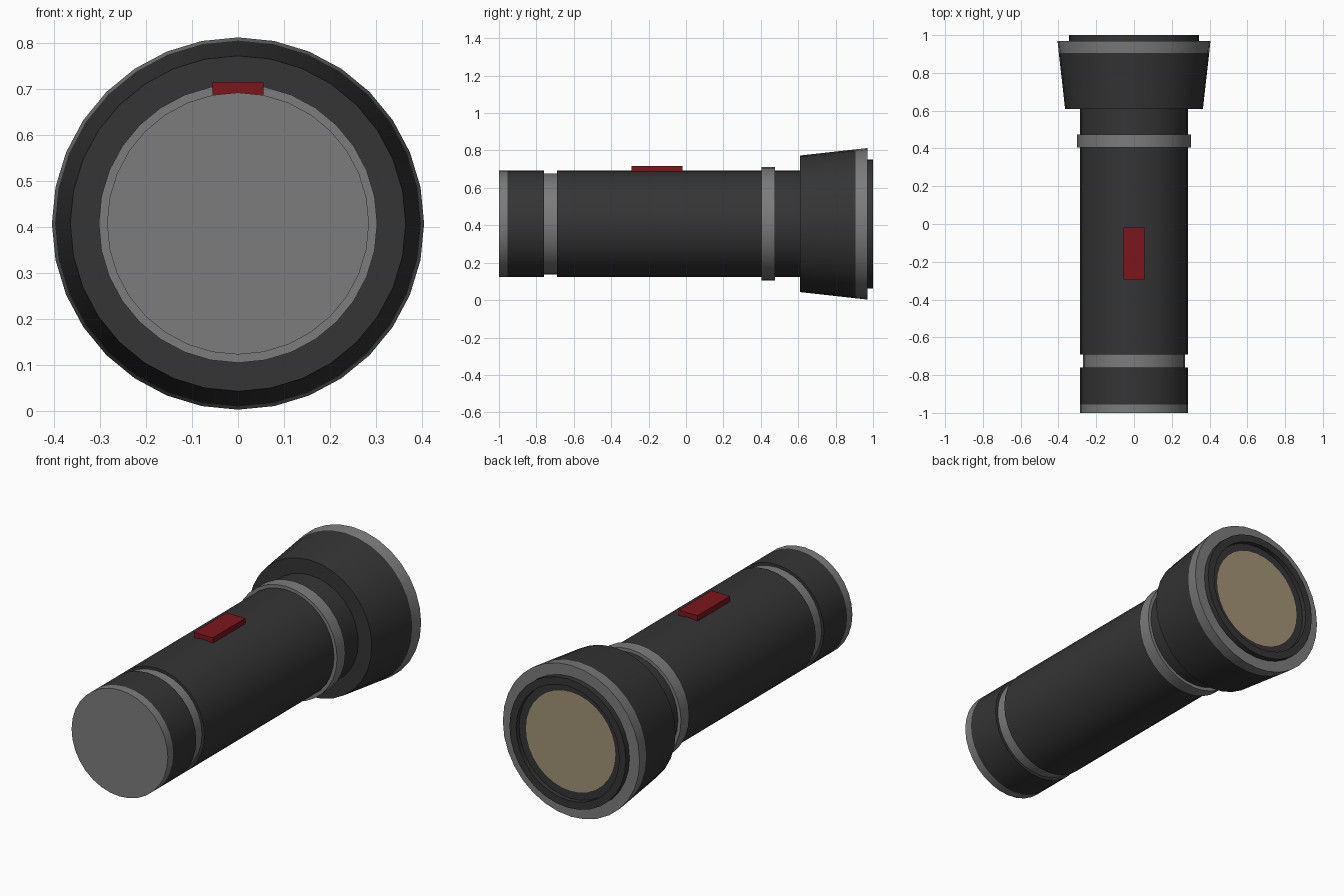
import bpy, bmesh, math

if "Cube" in bpy.data.objects:
    bpy.data.objects.remove(bpy.data.objects["Cube"])

SIDES = 32
AXIS_Z = 0.408


def material(name, rgb):
    m = bpy.data.materials.new(name)
    m.diffuse_color = (*rgb, 1)
    m.use_nodes = True
    m.node_tree.nodes["Principled BSDF"].inputs["Base Color"].default_value = m.diffuse_color
    return m


BLACK = material("black_plastic", (0.035, 0.035, 0.035))
GREY = material("grey_metal", (0.2, 0.2, 0.2))
RED = material("red_plastic", (0.2, 0.008, 0.012))
CREAM = material("cream_lens", (0.36, 0.29, 0.18))


def finish(bm, name, mat):
    bmesh.ops.recalc_face_normals(bm, faces=bm.faces)
    mesh = bpy.data.meshes.new(name)
    bm.to_mesh(mesh)
    bm.free()
    mesh.materials.append(mat)
    obj = bpy.data.objects.new(name, mesh)
    bpy.context.collection.objects.link(obj)
    bpy.ops.object.select_all(action='DESELECT')
    obj.select_set(True)
    bpy.context.view_layer.objects.active = obj
    return obj


def lathe(name, profile, mat):
    """Spin (radius, y) points around the torch axis; radius 0 closes an end."""
    bm = bmesh.new()
    rings = []
    for r, y in profile:
        if r == 0:
            rings.append(None)
            continue
        rings.append([bm.verts.new((r * math.sin(a), y, AXIS_Z + r * math.cos(a)))
                      for a in (math.tau * i / SIDES for i in range(SIDES))])
    for a, b in zip(rings, rings[1:]):
        if a is None or b is None:
            bm.faces.new(a or b)
            continue
        for i in range(SIDES):
            j = (i + 1) % SIDES
            bm.faces.new((a[i], a[j], b[j], b[i]))
    obj = finish(bm, name, mat)
    # make sure the open shells face outwards
    if len(profile) == 2 and profile[0][0] == 0 and obj.data.polygons[0].normal.y < 0:
        obj.data.flip_normals()
    bpy.ops.object.shade_smooth_by_angle(angle=math.radians(30))
    return obj


R = 0.285      # barrel radius

# tail cap, groove and barrel
lathe("tail_trim", [(0, -1), (R, -1), (R, -0.955)], GREY)
lathe("tail_cap", [(R, -0.955), (R, -0.76), (0.27, -0.76)], BLACK)
lathe("tail_groove", [(0.27, -0.76), (0.27, -0.69)], GREY)
lathe("barrel", [(0.27, -0.69), (R, -0.69), (R, 0.405)], BLACK)

# collar ring and neck
lathe("collar", [(R, 0.405), (0.303, 0.405), (0.303, 0.475), (R, 0.475)], GREY)
lathe("neck", [(R, 0.475), (R, 0.61)], BLACK)

# flared head with trim, bezel and lens
lathe("head", [(R, 0.61), (0.365, 0.61), (0.398, 0.905)], BLACK)
lathe("head_trim", [(0.398, 0.905), (0.405, 0.97), (0.345, 0.97)], GREY)
lathe("bezel", [(0.345, 0.97), (0.345, 1), (0.305, 1), (0.305, 0.975), (0.265, 0.975)], BLACK)
lathe("lens", [(0, 0.975), (0.265, 0.975)], CREAM)

# switch on top of the barrel
bm = bmesh.new()
bmesh.ops.create_cube(bm, size=1)
for v in bm.verts:
    v.co = (v.co.x * 0.112, v.co.y * 0.275 - 0.155, v.co.z * 0.037 + 0.698)
finish(bm, "switch", RED)
